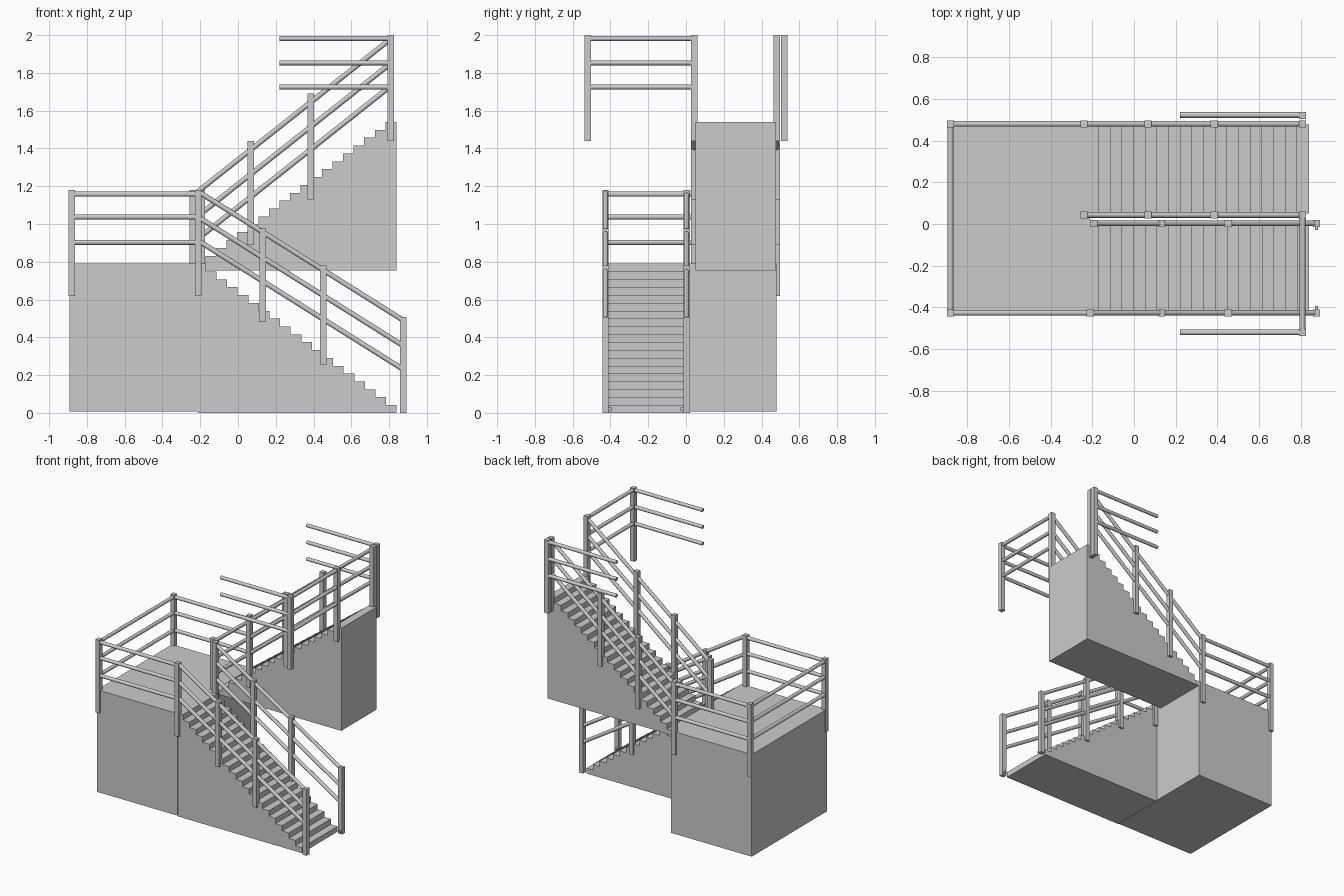
import bpy, bmesh
from mathutils import Vector

cube = bpy.data.objects.get("Cube")
if cube:
    bpy.data.objects.remove(cube, do_unlink=True)

grey = bpy.data.materials.new("light grey")
grey.use_nodes = True
grey.diffuse_color = (0.6, 0.6, 0.6, 1)
grey.node_tree.nodes["Principled BSDF"].inputs["Base Color"].default_value = (0.6, 0.6, 0.6, 1)


def finish(name, bm):
    bmesh.ops.recalc_face_normals(bm, faces=bm.faces)
    mesh = bpy.data.meshes.new(name)
    bm.to_mesh(mesh)
    bm.free()
    mesh.materials.append(grey)
    obj = bpy.data.objects.new(name, mesh)
    bpy.context.collection.objects.link(obj)
    return obj


def box(name, low, high):
    bm = bmesh.new()
    bmesh.ops.create_cube(bm, size=1)
    low, high = Vector(low), Vector(high)
    for v in bm.verts:
        v.co = (low + high) / 2 + v.co * (high - low)
    return finish(name, bm)


def post(name, x, y, bottom, top, half=0.017):
    return box(name, (x - half, y - half, bottom), (x + half, y + half, top))


def rail(name, start, end, radius=0.0135):
    start, end = Vector(start), Vector(end)
    axis = end - start
    bm = bmesh.new()
    bmesh.ops.create_cone(bm, cap_ends=True, segments=16, radius1=radius,
                          radius2=radius, depth=axis.length)
    turn = axis.to_track_quat('Z', 'Y')
    for v in bm.verts:
        v.co = turn @ v.co + (start + end) / 2
    for f in bm.faces:
        f.smooth = len(f.verts) == 4
    for e in bm.edges:
        e.smooth = all(len(f.verts) == 4 for f in e.link_faces)
    return finish(name, bm)


def extrude_profile(name, points, y0, y1):
    bm = bmesh.new()
    face = bm.faces.new([bm.verts.new((x, y0, z)) for x, z in points])
    new = bmesh.ops.extrude_face_region(bm, geom=[face])["geom"]
    bmesh.ops.translate(bm, vec=(0, y1 - y0, 0),
                        verts=[g for g in new if isinstance(g, bmesh.types.BMVert)])
    return finish(name, bm)


def stepped(x, z, run, rise, count):
    # zigzag of risers and treads
    points = [(x, z)]
    for i in range(count):
        z += rise
        points.append((x, z))
        if i < count - 1:
            x += run
            points.append((x, z))
    return points


EDGE, LAND = 0.84, -0.21
FLOOR = 0.79
FRONT, INNER, UPPER, BACK = -0.426, 0.003, 0.043, 0.48

# Landing and the two solid flights
box("landing", (-0.893, -0.43, 0.008), (LAND, 0.48, FLOOR))
lower = stepped(EDGE, 0, -0.0561, FLOOR / 19, 19)
extrude_profile("lower_flight", lower + [(LAND, FLOOR), (LAND, 0)], -0.425, 0.005)
upper = stepped(-0.172, FLOOR, 0.056, 0.75 / 18, 18)
extrude_profile("upper_flight",
                [(LAND, 0.755), (LAND, FLOOR)] + upper + [(EDGE, 1.54), (EDGE, 0.755)],
                0.05, 0.476)

# Landing posts and rails
for x, y in ((-0.88, FRONT), (-0.88, BACK), (LAND, FRONT),
             (-0.193, INNER), (-0.24, BACK), (-0.24, UPPER)):
    post("landing_post", x, y, 0.62, 1.18)
for z in (0.903, 1.037, 1.158):
    rail("landing_front_rail", (-0.88, FRONT, z), (LAND, FRONT, z))
    rail("landing_side_rail", (-0.88, FRONT, z), (-0.88, BACK, z))
    rail("landing_back_rail", (-0.88, BACK, z), (-0.24, BACK, z))

# Lower flight balustrades
for y in (FRONT, INNER):
    for x, bottom, top in ((0.132, 0.48, 0.975), (0.452, 0.255, 0.78), (0.875, 0, 0.508)):
        post("lower_post", x, y, bottom, top)
    for z in (0.905, 1.03, 1.165):
        rail("lower_sloping_rail", (-0.2, y, z), (0.875, y, z - 0.675))
for y in (FRONT + 0.024, INNER - 0.024):
    post("lower_post_fixing", 0.875, y, 0.012, 0.028, 0.008)

# Upper flight balustrades
for y in (UPPER, BACK):
    for x, bottom, top in ((0.067, 0.89, 1.44), (0.385, 1.13, 1.69), (0.808, 1.44, 2)):
        post("upper_post", x, y, bottom, top)
    for z in (0.9, 1.02, 1.15):
        rail("upper_sloping_rail", (-0.24, y, z), (0.808, y, z + 0.83))

# Upper floor guard rails
for y in (-0.52, 0.52):
    post("guard_post", 0.808, y, 1.44, 2)
for z in (1.725, 1.853, 1.982):
    rail("guard_cross_rail", (0.808, -0.52, z), (0.808, UPPER, z))
    for y in (-0.52, 0.523):
        rail("guard_side_rail", (0.22, y, z), (0.808, y, z))
